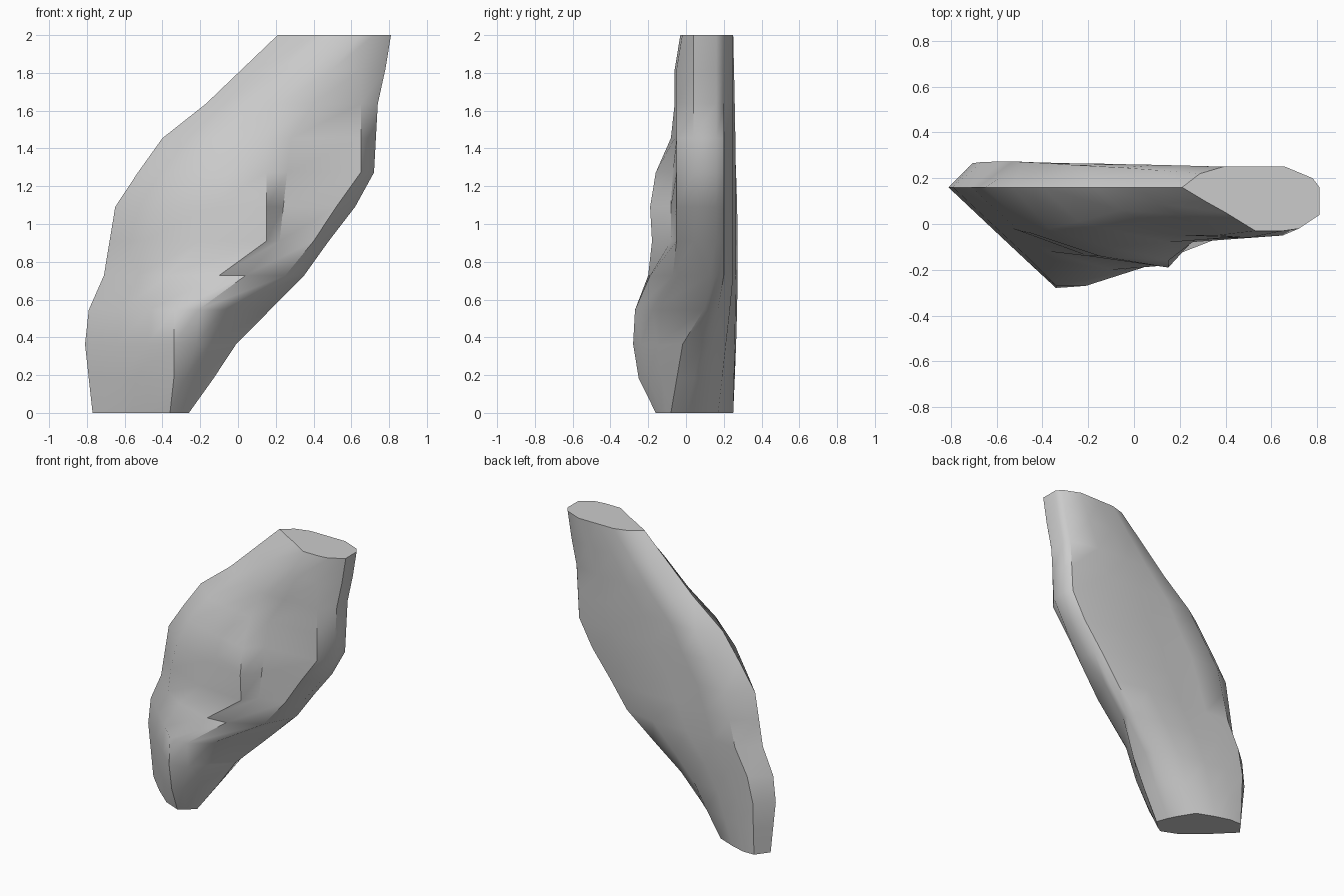
import bpy
import bmesh
import math

old_cube = bpy.data.objects.get("Cube")
if old_cube:
    bpy.data.objects.remove(old_cube, do_unlink=True)


def make_material(name, colour):
    material = bpy.data.materials.new(name)
    material.use_nodes = True
    material.diffuse_color = colour
    shader = material.node_tree.nodes["Principled BSDF"]
    shader.inputs["Base Color"].default_value = colour
    return material


# Evenly spaced levels in hundredths: left edge, right edge,
# then five points across the front, running left to right.
LEVELS = [
    (-77, -26, (-62, 1), (-48, -11), (-36, -16), (-31, -13), (-28, -10)),
    (-79, -13, (-62, -1), (-48, -15), (-34, -25), (-28, -20), (-22, -13)),
    (-81, -1, (-64, 0), (-48, -15), (-34, -28), (-22, -24), (-15, -15)),
    (-79, 17, (-62, 0), (-47, -14), (-34, -27), (-21, -27), (-8, -18)),
    (-71, 35, (-53, -2), (-37, -12), (-10, -20), (4, -19), (25, -7)),
    (-68, 48, (-50, -3), (-20, -14), (15, -18), (22, -8), (40, -5)),
    (-65, 62, (-45, -4), (-15, -14), (15, -19), (24, -8), (52, -5)),
    (-53, 72, (-37, -2), (-12, -10), (15, -16), (26, -7), (65, -5)),
    (-40, 73, (-24, 1), (-8, -3), (15, -8), (28, -6), (65, -5)),
    (-17, 74, (-6, 6), (5, 1), (22, -5), (40, -6), (65, -5)),
    (2, 78, (10, 9), (20, 4), (36, -5), (50, -6), (65, -5)),
    (21, 81, (31, 10), (40, 5), (53, -3), (65, -3), (72, -2)),
]
HEIGHT = 2.0


def section(level, t):
    """Outline of the slab at fraction t of its height."""
    left, right, *front = level
    width = right - left
    bulge = 3 * math.sin(math.pi * t)
    # The back right corner is cut away towards the foot
    cut = max(0, 1 - t / 0.35)
    side = 12 if 0.22 < t < 0.45 else 4
    back = [
        (right, side - 12 * cut),
        (right - 3 * cut, 16 - 16 * cut),
        (right - 3 - 3 * cut, 20 - 14 * cut),
        (right - 0.25 * width, 25 - 8 * cut),
        (left + 0.5 * width, 25 - 3 * cut),
        (left + 0.3 * width, 25 + 0.5 * bulge),
        (left + 0.13 * width, 25 - 3 * t * t + bulge),
    ]
    return [(left, 16)] + front + back


def build_slab(name, material):
    bm = bmesh.new()
    rings = []
    for index, level in enumerate(LEVELS):
        t = index / (len(LEVELS) - 1)
        rings.append([bm.verts.new((x / 100, y / 100, t * HEIGHT))
                      for x, y in section(level, t)])
    # Weathered sides between neighbouring levels
    for low, high in zip(rings, rings[1:]):
        for k in range(len(low)):
            n = (k + 1) % len(low)
            bm.faces.new((low[k], low[n], high[n], high[k]))
    # Flat cut ends
    bm.faces.new(list(reversed(rings[0])))
    bm.faces.new(rings[-1])
    bmesh.ops.recalc_face_normals(bm, faces=bm.faces[:])
    mesh = bpy.data.meshes.new(name)
    bm.to_mesh(mesh)
    bm.free()
    mesh.materials.append(material)
    slab = bpy.data.objects.new(name, mesh)
    bpy.context.collection.objects.link(slab)
    return slab


stone = make_material("stone grey", (0.6, 0.6, 0.6, 1.0))
slab = build_slab("rock_slab", stone)

# Soft rock surface with crisp broken edges
bpy.ops.object.select_all(action="DESELECT")
slab.select_set(True)
bpy.context.view_layer.objects.active = slab
bpy.ops.object.shade_smooth_by_angle(angle=math.radians(40))
